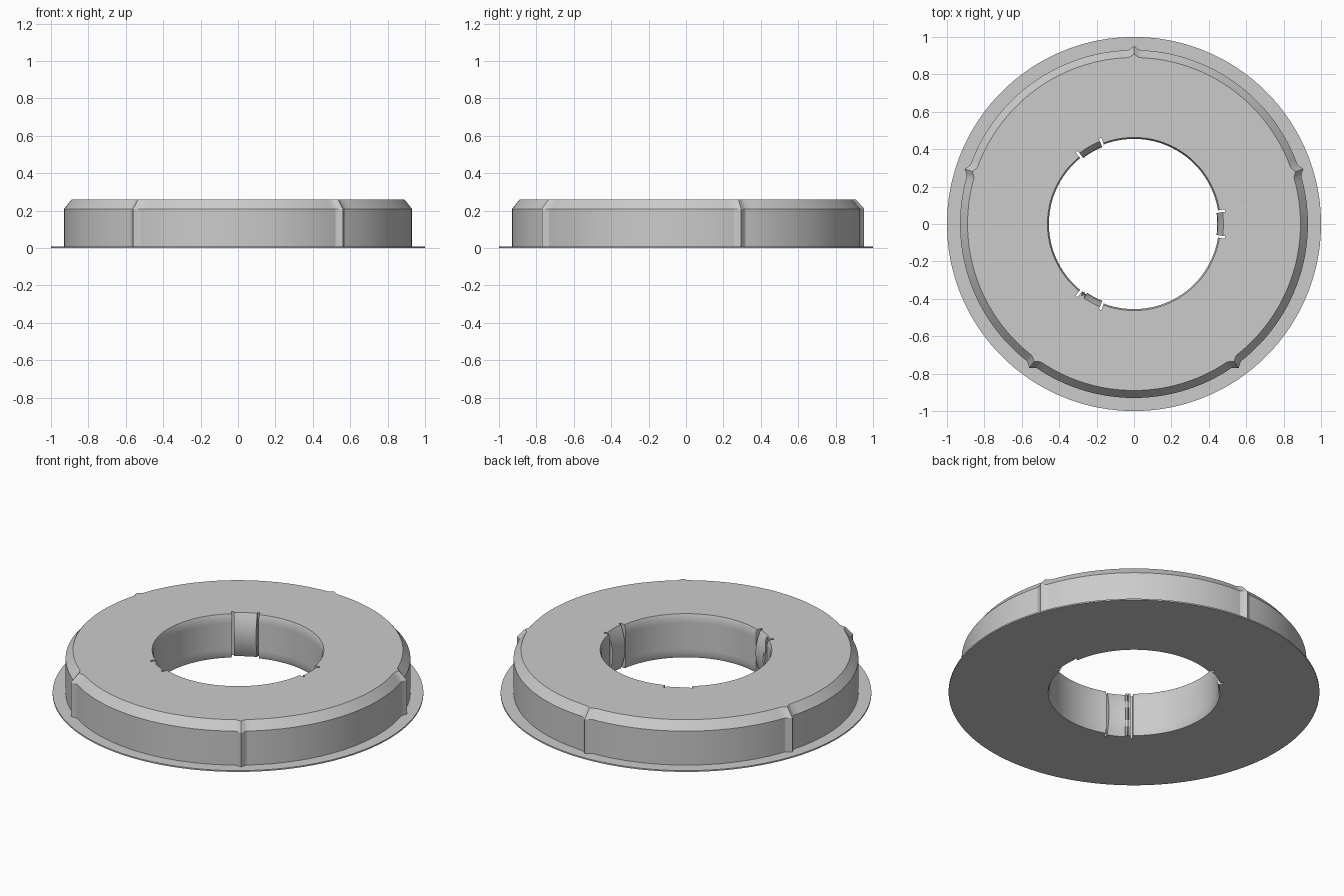
import bpy
import bmesh
import math

if "Cube" in bpy.data.objects:
    bpy.data.objects.remove(bpy.data.objects["Cube"])

HEIGHT = 0.26
RIBS = [18, 90, 162, 234, 306]      # pointed grip ribs on the rim
TABS = [0, 120, 240]                # sprung tabs in the bore
TAB_HALF, SLIT_END = 7.6, 9.2       # tab and slit edges, degrees
RIB_HALF = 2.0

grey = bpy.data.materials.new("grey plastic")
grey.diffuse_color = (0.6, 0.6, 0.6, 1)
grey.use_nodes = True
grey.node_tree.nodes["Principled BSDF"].inputs["Base Color"].default_value = grey.diffuse_color


def offset(angle, centre):
    return (angle - centre + 180) % 360 - 180


def rib_bump(angle):
    """Extra outer radius: a ridge with slightly hollow flanks."""
    d = min(abs(offset(angle, c)) for c in RIBS)
    return 0.023 * max(0, 1 - d / RIB_HALF) ** 1.25


def bore_radius(kind, t):
    """Inner radius at relative height t."""
    if kind == "slit":
        return 0.493
    if kind == "tab":               # barrel-shaped bulge into the bore
        return 0.445 + 0.033 * (2 * t - 1) ** 2
    return 0.463 if t in (0, 1) else 0.455


def section(angle, kind):
    """Closed cross-section (radius, height) at one angle."""
    b = rib_bump(angle)
    outer = [(1, 0), (1, 0.008), (0.93 + b, 0.008), (0.93 + b, 0.21),
             (0.89 + b * 0.8, HEIGHT)]
    levels = [1, 0.92, 0.8, 0.65, 0.5, 0.35, 0.2, 0.08, 0]
    return outer + [(bore_radius(kind, t), t * HEIGHT) for t in levels]


# Stations around the ring; slit walls get two stations at one angle
stations = []
for a in range(0, 360, 2):
    d = min(abs(offset(a, c)) for c in TABS)
    kind = "tab" if d < TAB_HALF else "slit" if d < SLIT_END else "wall"
    stations.append((a, 0, kind))
for c in TABS:
    for e, before, after in ((-SLIT_END, "wall", "slit"), (-TAB_HALF, "slit", "tab"),
                             (TAB_HALF, "tab", "slit"), (SLIT_END, "slit", "wall")):
        stations += [((c + e) % 360, 0, before), ((c + e) % 360, 1, after)]
for c in RIBS:
    stations += [(c + e, 0, "wall") for e in (-1.5, -1, -0.5, 0.5, 1, 1.5)]
stations.sort(key=lambda s: s[:2])

# Loft the sections into one closed ring
bm = bmesh.new()
rings = []
for angle, _, kind in stations:
    a = math.radians(angle)
    rings.append([bm.verts.new((r * math.cos(a), r * math.sin(a), z))
                  for r, z in section(angle, kind)])
n = len(rings[0])
for i, ring in enumerate(rings):
    nxt = rings[(i + 1) % len(rings)]
    for j in range(n):
        k = (j + 1) % n
        bm.faces.new((ring[j], nxt[j], nxt[k], ring[k]))
bmesh.ops.remove_doubles(bm, verts=bm.verts, dist=1e-5)
bmesh.ops.recalc_face_normals(bm, faces=bm.faces)

mesh = bpy.data.meshes.new("flanged_ring")
bm.to_mesh(mesh)
bm.free()
mesh.materials.append(grey)
ring_obj = bpy.data.objects.new("flanged_ring", mesh)
bpy.context.collection.objects.link(ring_obj)
bpy.context.view_layer.objects.active = ring_obj
ring_obj.select_set(True)
bpy.ops.object.shade_smooth_by_angle(angle=math.radians(25))
